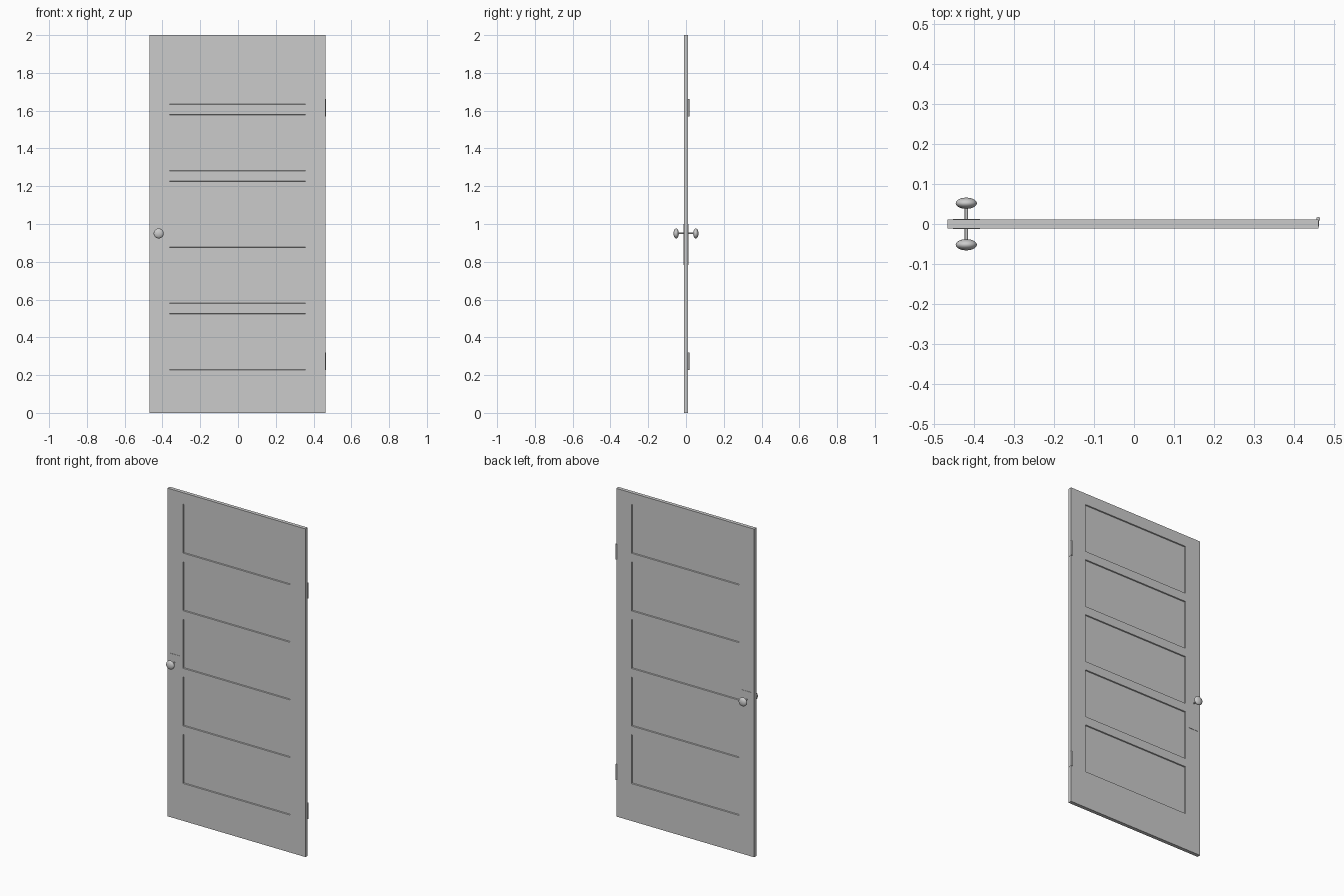
import bpy, bmesh, math
from mathutils import Vector

if "Cube" in bpy.data.objects:
    bpy.data.objects.remove(bpy.data.objects["Cube"])

DX = -0.0025          # door centre in x
HW, HT = 0.465, 0.011  # half width, half thickness
KX, KZ = -0.42, 0.95  # knob position


def finish(name, bm, smooth=False):
    bmesh.ops.recalc_face_normals(bm, faces=bm.faces[:])
    me = bpy.data.meshes.new(name)
    bm.to_mesh(me)
    bm.free()
    ob = bpy.data.objects.new(name, me)
    bpy.context.collection.objects.link(ob)
    if smooth:
        bpy.ops.object.select_all(action='DESELECT')
        ob.select_set(True)
        bpy.context.view_layer.objects.active = ob
        bpy.ops.object.shade_smooth_by_angle(angle=math.radians(40))
    return ob


def box_bm(lo, hi):
    bm = bmesh.new()
    bmesh.ops.create_cube(bm, size=1)
    lo, hi = Vector(lo), Vector(hi)
    for v in bm.verts:
        v.co = (lo + hi) / 2 + v.co * (hi - lo)
    return bm


def lathe(name, profile, origin, axis, segs=32):
    # profile: (radius, distance along axis) pairs
    bm = bmesh.new()
    turn = Vector((0, 0, 1)).rotation_difference(Vector(axis)).to_matrix()
    vs = [bm.verts.new((r, 0, h)) for r, h in profile]
    es = [bm.edges.new(p) for p in zip(vs, vs[1:])]
    bmesh.ops.spin(bm, geom=vs + es, cent=(0, 0, 0), axis=(0, 0, 1),
                   angle=math.tau, steps=segs)
    bmesh.ops.remove_doubles(bm, verts=bm.verts[:], dist=1e-5)
    for v in bm.verts:
        v.co = turn @ v.co + Vector(origin)
    return finish(name, bm, True)


# door leaf with five recessed panels on both faces
bm = box_bm((DX - HW, -HT, 0), (DX + HW, HT, 2))
panels = [(0.228 + 0.351 * i, 0.526 + 0.351 * i) for i in range(5)]
PW = 0.361
cuts = [((DX + s * PW, 0, 0), (1, 0, 0)) for s in (-1, 1)]
cuts += [((0, 0, z), (0, 0, 1)) for p in panels for z in p]
for co, no in cuts:
    bmesh.ops.bisect_plane(bm, geom=bm.verts[:] + bm.edges[:] + bm.faces[:],
                           plane_co=co, plane_no=no)
bm.normal_update()
recess = []
for f in bm.faces:
    c = f.calc_center_median()
    if abs(f.normal.y) > 0.9 and abs(c.x - DX) < PW and any(a < c.z < b for a, b in panels):
        recess.append(f)
bmesh.ops.inset_individual(bm, faces=recess, thickness=0.003, depth=-0.006)
finish("door_leaf", bm)

# lock plates, spindles and knobs on each side
for side, s in (("front", -1), ("back", 1)):
    ys = sorted((s * (HT - 0.001), s * (HT + 0.002)))
    finish(side + "_lock_plate", box_bm((-0.4535, ys[0], 0.783), (-0.386, ys[1], 1.0)))
    lathe(side + "_spindle", [(0.004, 0.008), (0.004, 0.045)], (KX, 0, KZ), (0, s, 0), 16)
    ball = [(0.0265 * math.sin(a), 0.052 - 0.014 * math.cos(a))
            for a in (math.pi * i / 16 for i in range(17))]
    lathe(side + "_knob", ball, (KX, 0, KZ), (0, s, 0))

# hinges: barrel plus thin leaf on the door edge
for name, z0, z1 in (("lower", 0.226, 0.320), ("upper", 1.568, 1.662)):
    lathe(name + "_hinge_barrel", [(0, z0), (0.005, z0), (0.005, z1), (0, z1)],
          (0.4615, 0.0125, 0), (0, 0, 1), 16)
    finish(name + "_hinge_leaf", box_bm((0.462, -0.006, z0), (0.4635, 0.0125, z1)))
